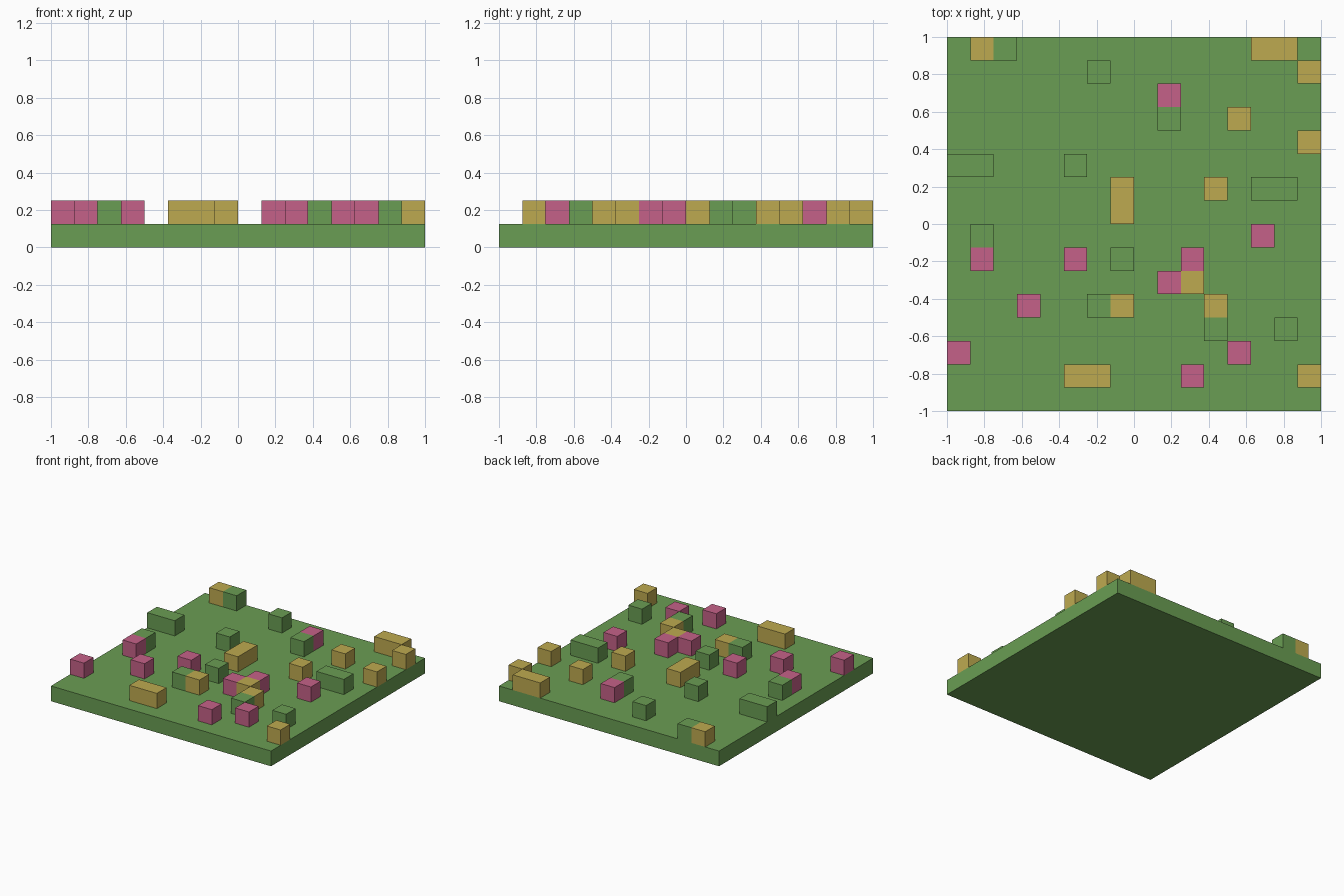
import bpy
import bmesh
from mathutils import Matrix, Vector

if "Cube" in bpy.data.objects:
    bpy.data.objects.remove(bpy.data.objects["Cube"], do_unlink=True)

CELL = 0.125          # the field is a square grid of cells
GRID = 16


def material(name, rgb):
    linear = [((c / 255 + 0.055) / 1.055) ** 2.4 for c in rgb]
    mat = bpy.data.materials.new(name)
    mat.use_nodes = True
    mat.diffuse_color = (*linear, 1)
    mat.node_tree.nodes["Principled BSDF"].inputs["Base Color"].default_value = (*linear, 1)
    return mat


def add_box(bm, low, size, keep_bottom):
    """Box from its low corner; blocks on the ground lose their hidden underside."""
    low, size = Vector(low), Vector(size)
    matrix = Matrix.Translation(low + size / 2) @ Matrix.Diagonal((*size, 1))
    verts = bmesh.ops.create_cube(bm, size=1, matrix=matrix)["verts"]
    if not keep_bottom:
        under = [f for f in {f for v in verts for f in v.link_faces}
                 if all(abs(v.co.z - low.z) < CELL / 4 for v in f.verts)]
        bmesh.ops.delete(bm, geom=under, context="FACES_ONLY")


def make_object(name, bm, mat):
    mesh = bpy.data.meshes.new(name)
    bm.to_mesh(mesh)
    bm.free()
    mesh.materials.append(mat)
    obj = bpy.data.objects.new(name, mesh)
    bpy.context.collection.objects.link(obj)


def make_blocks(name, mat, cells):
    """Cells are (column, row) or (column, row, columns wide, rows deep)."""
    bm = bmesh.new()
    for col, row, *span in cells:
        wide, deep = span or (1, 1)
        add_box(bm, (col * CELL - 1, row * CELL - 1, CELL),
                (wide * CELL, deep * CELL, CELL), False)
    make_object(name, bm, mat)


green = material("grass green", (106, 157, 83))
yellow = material("flower yellow", (190, 170, 80))
pink = material("flower pink", (197, 97, 136))

# Ground slab
bm = bmesh.new()
add_box(bm, (-1, -1, 0), (GRID * CELL, GRID * CELL, CELL), True)
make_object("ground_slab", bm, green)

# Scattered tufts and flowers
make_blocks("grass_tufts", green, [
    (2, 15), (6, 14), (9, 12), (0, 10, 2, 1), (5, 10), (13, 9, 2, 1),
    (1, 7), (7, 6), (6, 4), (11, 3), (14, 3)])
make_blocks("yellow_flowers", yellow, [
    (1, 15), (13, 15, 2, 1), (15, 14), (12, 12), (15, 11), (7, 8, 1, 2),
    (11, 9), (10, 5), (7, 4), (11, 4), (5, 1, 2, 1), (15, 1)])
make_blocks("pink_flowers", pink, [
    (9, 13), (13, 7), (1, 6), (5, 6), (10, 6), (9, 5), (3, 4), (0, 2),
    (12, 2), (10, 1)])
